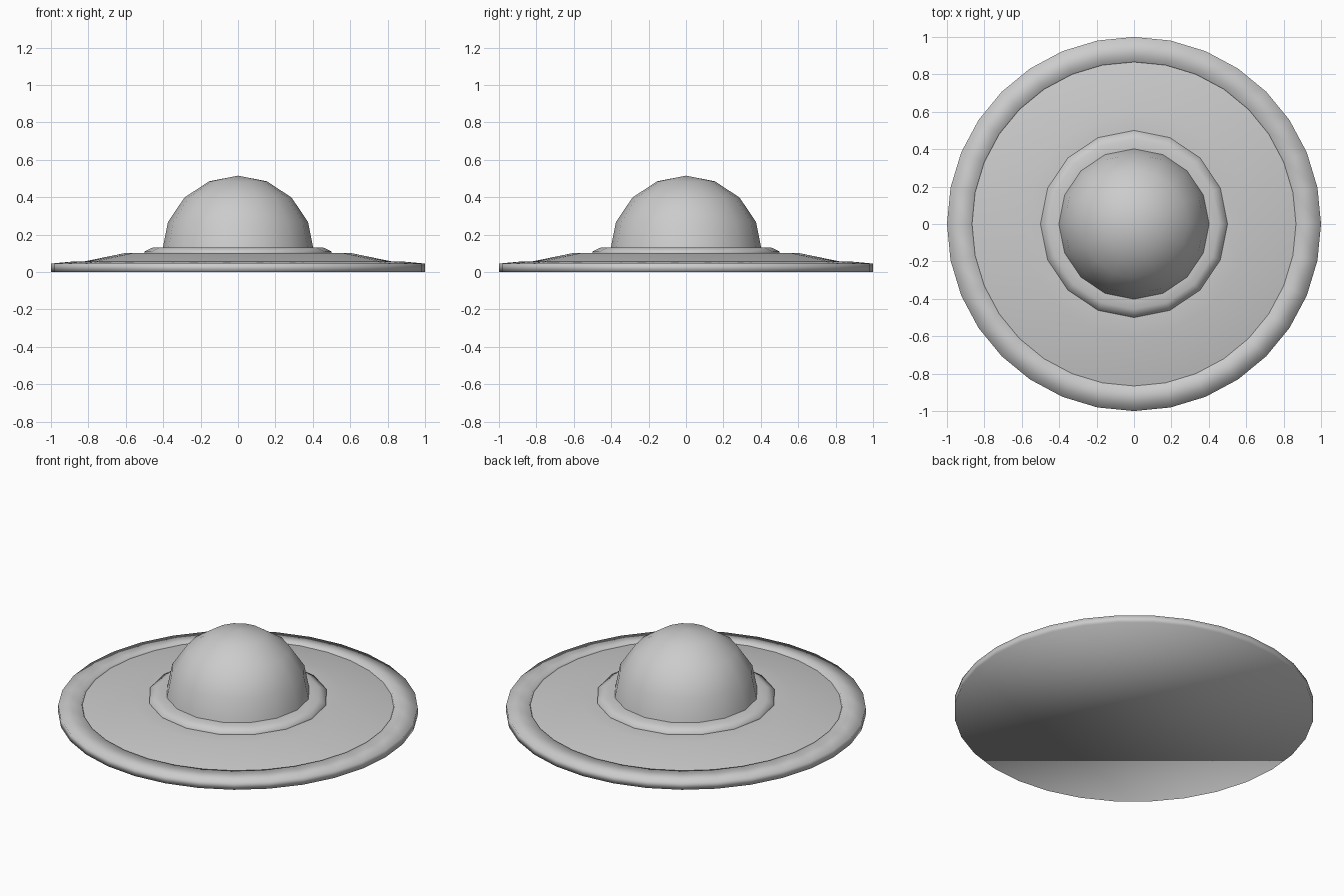
import bpy, bmesh, math

if "Cube" in bpy.data.objects:
    bpy.data.objects.remove(bpy.data.objects["Cube"])


def circle(bm, r, z, n, offset=0.0):
    return [bm.verts.new((r * math.cos(offset + 2 * math.pi * i / n),
                          r * math.sin(offset + 2 * math.pi * i / n), z)) for i in range(n)]


def bridge(bm, a, b):
    n = len(a)
    for i in range(n):
        j = (i + 1) % n
        bm.faces.new((a[i], a[j], b[j], b[i]))


def finish(name, bm, angle):
    bmesh.ops.recalc_face_normals(bm, faces=bm.faces)
    mesh = bpy.data.meshes.new(name)
    bm.to_mesh(mesh)
    bm.free()
    ob = bpy.data.objects.new(name, mesh)
    bpy.context.collection.objects.link(ob)
    bpy.ops.object.select_all(action='DESELECT')
    ob.select_set(True)
    bpy.context.view_layer.objects.active = ob
    bpy.ops.object.shade_smooth_by_angle(angle=math.radians(angle))


# Outer rim with its flat underside
bm = bmesh.new()
rings = [circle(bm, r, z, 32) for r, z in
         ((1.0, 0.0), (1.0, 0.045), (0.87, 0.057), (0.865, 0.045))]
for a, b in zip(rings, rings[1:]):
    bridge(bm, a, b)
bm.faces.new(rings[0])
finish("outer_rim", bm, 100)

# Sloping deck of alternating triangular panels, with flat inner ledge
bm = bmesh.new()
outer = circle(bm, 0.867, 0.047, 32)
inner = circle(bm, 0.6, 0.102, 16)
ledge = circle(bm, 0.49, 0.102, 16)
for i in range(16):
    j = (i + 1) % 16
    # wedge pointing outward, then panel pointing inward
    bm.faces.new((inner[i], outer[2 * i + 1], inner[j]))
    bm.faces.new((inner[j], outer[2 * i + 1], outer[(2 * i + 2) % 32]))
    bm.faces.new((inner[j], outer[(2 * i + 2) % 32], outer[(2 * i + 3) % 32]))
bridge(bm, inner, ledge)
finish("panel_deck", bm, 30)

# Collar around the dome
bm = bmesh.new()
rings = [circle(bm, r, z, 16) for r, z in
         ((0.5, 0.1), (0.5, 0.11), (0.455, 0.131), (0.4, 0.131))]
for a, b in zip(rings, rings[1:]):
    bridge(bm, a, b)
finish("dome_collar", bm, 100)

# Low-sided dome
bm = bmesh.new()
rings = [circle(bm, 0.405 * math.cos(k * math.pi / 8),
                0.115 + 0.4 * math.sin(k * math.pi / 8), 16) for k in range(4)]
for a, b in zip(rings, rings[1:]):
    bridge(bm, a, b)
top = bm.verts.new((0, 0, 0.515))
for i in range(16):
    bm.faces.new((rings[-1][i], rings[-1][(i + 1) % 16], top))
finish("dome", bm, 40)
